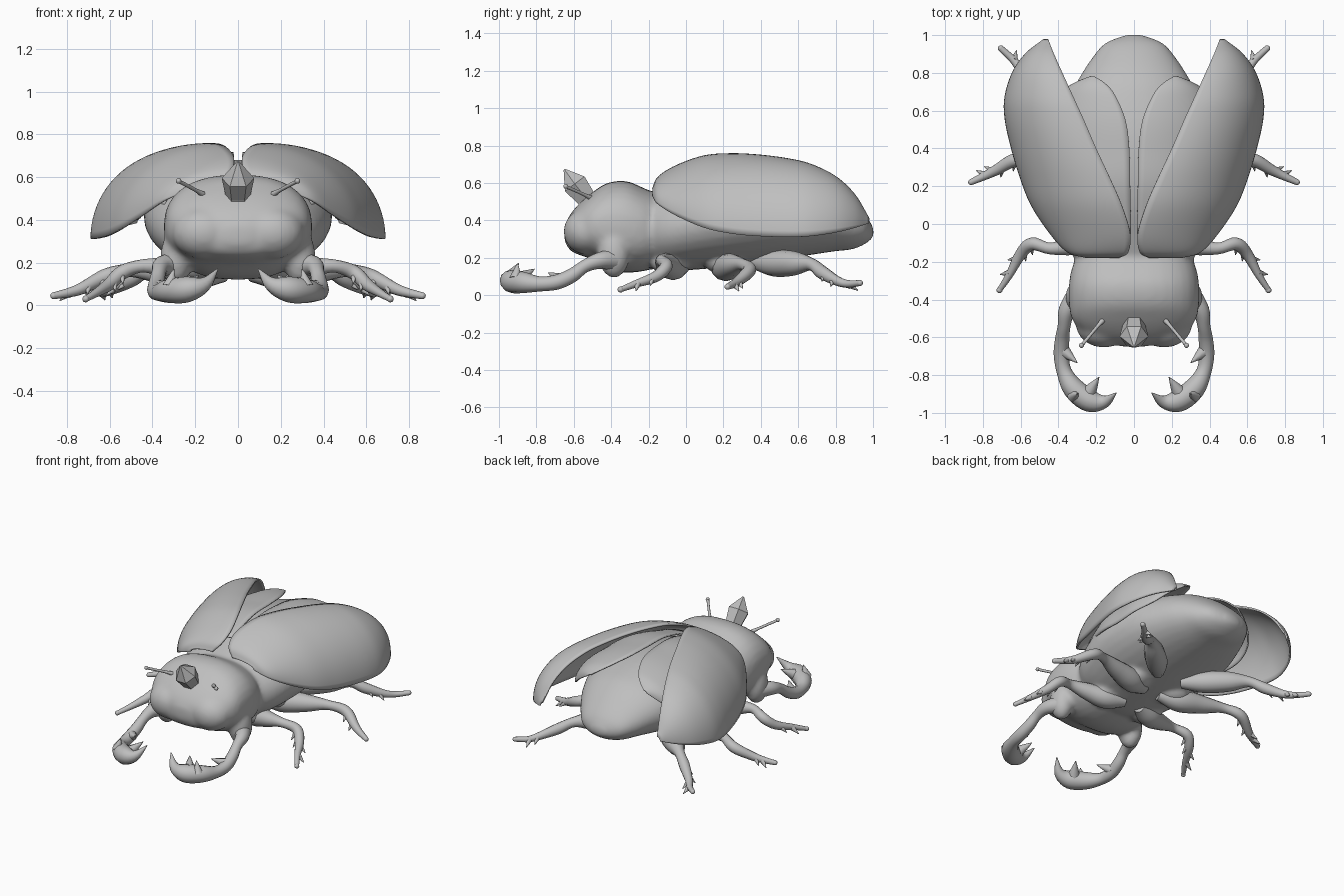
import bpy, math
from mathutils import Vector

cube = bpy.data.objects.get("Cube")
if cube:
    bpy.data.objects.remove(cube, do_unlink=True)

grey = bpy.data.materials.new("matte_grey")
grey.use_nodes = True
COLOUR = (0.52, 0.52, 0.52, 1)
grey.diffuse_color = COLOUR
bsdf = grey.node_tree.nodes["Principled BSDF"]
bsdf.inputs["Base Color"].default_value = COLOUR
bsdf.inputs["Roughness"].default_value = 0.6


def spline(keys, steps):
    """Catmull-Rom samples through a list of equal-length tuples."""
    pts = [Vector(k) for k in keys]
    pts = [2 * pts[0] - pts[1]] + pts + [2 * pts[-1] - pts[-2]]
    out = []
    for a, b, c, d in zip(pts, pts[1:], pts[2:], pts[3:]):
        for i in range(steps):
            t = i / steps
            out.append(0.5 * (2 * b + (c - a) * t + (2 * a - 5 * b + 4 * c - d) * t ** 2
                              + (3 * b - a - 3 * c + d) * t ** 3))
    return out + [pts[-2]]


def ring_mesh(rings, closed=True):
    """Vertices and faces skinning a list of rings, capped when closed."""
    n = len(rings[0])
    verts = [v for r in rings for v in r]
    faces = []
    for i in range(len(rings) - 1):
        for j in range(n if closed else n - 1):
            k = (j + 1) % n
            faces.append((i * n + j, i * n + k, (i + 1) * n + k, (i + 1) * n + j))
    if closed:
        faces.append(tuple(reversed(range(n))))
        faces.append(tuple(range(len(verts) - n, len(verts))))
    return verts, faces


def build(name, pieces, smooth=True, mirror=False):
    """One object from several (verts, faces) pieces."""
    verts, faces = [], []
    for v, f in pieces:
        faces += [tuple(i + len(verts) for i in face) for face in f]
        verts += v
    mesh = bpy.data.meshes.new(name)
    mesh.from_pydata([tuple(v) for v in verts], [], faces)
    mesh.materials.append(grey)
    obj = bpy.data.objects.new(name, mesh)
    bpy.context.collection.objects.link(obj)
    bpy.ops.object.select_all(action='DESELECT')
    obj.select_set(True)
    bpy.context.view_layer.objects.active = obj
    bpy.ops.object.mode_set(mode='EDIT')
    bpy.ops.mesh.select_all(action='SELECT')
    bpy.ops.mesh.normals_make_consistent(inside=False)
    bpy.ops.object.mode_set(mode='OBJECT')
    if smooth:
        bpy.ops.object.shade_smooth_by_angle(angle=math.radians(50))
    if mirror:
        obj.modifiers.new("both_sides", 'MIRROR')
    return obj


def hull(keys, steps=4, n=32, power=1.0):
    """Rounded body through (y, half width, bottom, top) stations; power < 1 is squarer."""
    def bulge(c):
        return math.copysign(abs(c) ** power, c)
    rings = []
    for y, w, lo, hi in spline(keys, steps):
        angles = [math.tau * j / n for j in range(n)]
        rings.append([(w * bulge(math.cos(a)), y, (lo + hi) / 2 + (hi - lo) / 2 * bulge(math.sin(a)))
                      for a in angles])
    return ring_mesh(rings)


def tube(keys, steps=5, n=12):
    """Round limb through (x, y, z, radius) points."""
    pts = spline(keys, steps) if steps else [Vector(k) for k in keys]
    rings = []
    for i, p in enumerate(pts):
        along = (pts[min(i + 1, len(pts) - 1)] - pts[max(i - 1, 0)]).to_3d().normalized()
        side = along.cross(Vector((0, 0, 1))).normalized()
        up = side.cross(along)
        r = max(p[3], 0.001)
        rings.append([p.to_3d() + r * (side * math.cos(math.tau * j / n) + up * math.sin(math.tau * j / n))
                      for j in range(n)])
    return ring_mesh(rings)


def ball(x, y, z, rx, ry, rz):
    keys = []
    for i in range(13):
        a = math.pi * i / 12
        keys.append((y - ry * math.cos(a), max(rx * math.sin(a), 0.001), z - rz * math.sin(a), z + rz * math.sin(a)))
    v, f = hull(keys, 1, 20)
    return [(p[0] + x, p[1], p[2]) for p in v], f


def spike(base, tip, r):
    mid = [b * 0.5 + t * 0.5 for b, t in zip(base, tip)]
    return tube([(*base, r), (*mid, r * 0.55), (*tip, 0.002)], 2, 8)


def shell(name, keys, thickness, n=20):
    """Curved wing case through (y, inner x, inner z, outer x, outer z) stations."""
    rings = []
    for y, xi, zi, xo, zo in spline(keys, 6):
        arc = [math.pi / 2 * j / n for j in range(n + 1)]
        rings.append([(xi + (xo - xi) * math.sin(a), y, zo + (zi - zo) * math.cos(a)) for a in arc])
    obj = build(name, [ring_mesh(rings, False)], mirror=True)
    solid = obj.modifiers.new("thickness", 'SOLIDIFY')
    solid.thickness = thickness
    solid.offset = 0


# Abdomen, thorax, cheeks, jaw sockets and hips, fused into one soft body
abdomen = hull([(-.26, .25, .16, .52), (-.1, .37, .13, .58), (.1, .43, .14, .65), (.3, .44, .16, .68),
                (.5, .41, .19, .67), (.7, .33, .22, .62), (.8, .275, .235, .57), (.89, .215, .245, .5),
                (.96, .15, .275, .43), (1.003, .04, .31, .36)])
thorax = hull([(-.15, .28, .15, .54), (-.22, .325, .13, .57), (-.32, .345, .12, .61), (-.42, .345, .14, .6),
               (-.5, .33, .19, .55), (-.57, .28, .215, .49), (-.62, .2, .24, .43), (-.65, .05, .29, .37)],
              power=.85)
pieces = [abdomen, thorax]
for s in (-1, 1):
    pieces += [ball(s * .16, -.53, .34, .15, .125, .125),
               ball(s * .29, -.385, .22, .075, .085, .13),
               ball(s * .17, -.09, .17, .11, .1, .06),
               ball(s * .17, .2, .17, .11, .1, .06)]
body = build("body", pieces)
remesh = body.modifiers.new("fuse", 'REMESH')
remesh.mode = 'VOXEL'
remesh.voxel_size = 0.014
remesh.use_smooth_shade = True
soften = body.modifiers.new("soften", 'SMOOTH')
soften.iterations = 12

# Outer wing cases and folded inner wings
shell("wing_case", [(-.175, .08, .57, .25, .53), (-.145, .03, .63, .35, .485), (-.05, .02, .69, .44, .425),
                    (.1, .065, .742, .54, .36), (.25, .13, .753, .6, .328), (.4, .2, .745, .645, .315),
                    (.55, .265, .725, .678, .311), (.67, .32, .695, .68, .316), (.8, .38, .63, .64, .335),
                    (.9, .425, .535, .57, .36), (.975, .455, .41, .475, .385)], .012)
shell("inner_wing", [(-.05, .015, .64, .34, .47), (.2, .02, .705, .45, .42), (.4, .025, .71, .47, .4),
                     (.55, .045, .7, .46, .42), (.68, .1, .67, .4, .46), (.74, .15, .64, .32, .53),
                     (.778, .21, .6, .23, .59)], .01)

# Faceted horn
build("horn", [tube([(0, -.49, .45, .06), (0, -.535, .52, .06), (0, -.595, .595, .076),
                     (0, -.65, .672, .006)], 0, 6)], smooth=False)

# Antennae with knobbed ends
build("antenna", [tube([(.165, -.51, .52, .014), (.2, -.55, .54, .009), (.275, -.64, .58, .009)]),
                  ball(.278, -.643, .582, .013, .013, .013)], mirror=True)

# Hooked jaws with inner teeth
build("jaw", [tube([(.3, -.38, .19, .06), (.355, -.46, .185, .045), (.37, -.54, .155, .034),
                    (.38, -.61, .105, .038), (.385, -.69, .07, .04), (.37, -.78, .06, .04),
                    (.32, -.87, .068, .057), (.235, -.935, .075, .06), (.155, -.94, .1, .034),
                    (.095, -.895, .17, .003)]),
              spike((.25, -.91, .075), (.185, -.81, .14), .048),
              spike((.375, -.67, .08), (.3, -.735, .12), .038),
              spike((.32, -.91, .09), (.3, -.9, .17), .035)], mirror=True)

# Legs: thick thigh, thin spiny shin, slender foot
LEGS = {
    "front_leg": [(.06, -.02, .15, .04), (.18, -.07, .15, .07), (.31, -.11, .17, .055), (.44, -.13, .185, .031),
                  (.54, -.105, .155, .034), (.6, -.16, .1, .03), (.66, -.27, .06, .02), (.712, -.35, .03, .014)],
    "middle_leg": [(.06, .17, .16, .04), (.2, .21, .15, .075), (.36, .25, .16, .06), (.51, .3, .165, .032),
                   (.62, .34, .135, .036), (.73, .285, .08, .028), (.79, .255, .06, .022), (.862, .222, .045, .016)],
    "rear_leg": [(.1, .36, .18, .04), (.2, .47, .17, .07), (.32, .58, .17, .065), (.42, .67, .165, .034),
                 (.5, .73, .12, .036), (.59, .81, .075, .026), (.64, .87, .06, .02), (.705, .93, .065, .016)],
}
for name, path in LEGS.items():
    parts = [tube(path), ball(*path[-1][:3], .016, .016, .016)]
    for i, t in ((4, .1), (4, .7), (5, .2), (5, .9)):
        a, b = Vector(path[i][:3]), Vector(path[i + 1][:3])
        root = a.lerp(b, t)
        out = (b - a).normalized()
        sideways = out.cross(Vector((0, 0, 1))).normalized() * (1 if i == 4 else -1)
        tip = root + out * .035 + sideways * .045 + Vector((0, 0, -.03))
        tip.z = max(tip.z, .012)
        parts.append(spike(tuple(root), tuple(tip), .022))
    build(name, parts, mirror=True)
